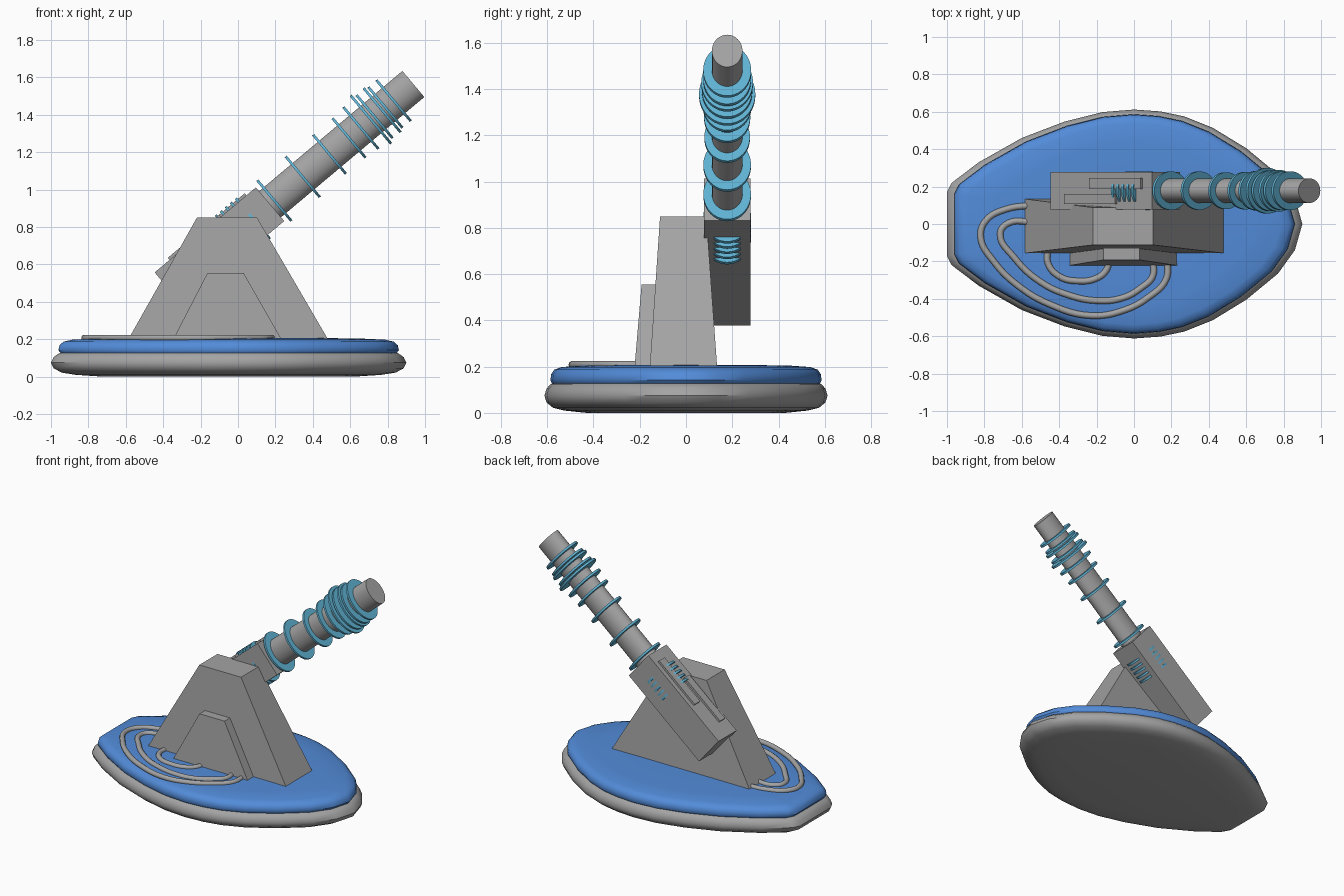
import bpy, bmesh, math
from mathutils import Matrix, Vector

if "Cube" in bpy.data.objects:
    bpy.data.objects.remove(bpy.data.objects["Cube"])


def material(name, rgb):
    m = bpy.data.materials.new(name)
    m.diffuse_color = (*rgb, 1)
    m.use_nodes = True
    m.node_tree.nodes["Principled BSDF"].inputs["Base Color"].default_value = m.diffuse_color
    return m


GREY = material("grey metal", (0.37, 0.37, 0.37))
BLUE = material("blue deck", (0.085, 0.26, 0.69))
CYAN = material("cyan coil", (0.12, 0.46, 0.67))


def finish(name, bm, mat, smooth=None):
    bmesh.ops.recalc_face_normals(bm, faces=bm.faces)
    me = bpy.data.meshes.new(name)
    bm.to_mesh(me)
    bm.free()
    me.materials.append(mat)
    ob = bpy.data.objects.new(name, me)
    bpy.context.collection.objects.link(ob)
    if smooth:
        bpy.ops.object.select_all(action='DESELECT')
        ob.select_set(True)
        bpy.context.view_layer.objects.active = ob
        bpy.ops.object.shade_smooth_by_angle(angle=math.radians(smooth))
    return ob


def loft(name, rings, mat, smooth=None):
    """Skin a stack of equal-length point rings and cap both ends."""
    bm = bmesh.new()
    vs = [[bm.verts.new(p) for p in r] for r in rings]
    n = len(vs[0])
    for a, b in zip(vs, vs[1:]):
        for i in range(n):
            j = (i + 1) % n
            bm.faces.new((a[i], a[j], b[j], b[i]))
    bm.faces.new(vs[0])
    bm.faces.new(vs[-1])
    return finish(name, bm, mat, smooth)


# Base: half outline mirrored across y, lofted through rounded profiles
half = [(0.9, 0), (0.86, 0.14), (0.77, 0.265), (0.6, 0.405), (0.42, 0.515), (0.27, 0.575),
        (0.14, 0.602), (0, 0.612), (-0.17, 0.598), (-0.37, 0.548), (-0.6, 0.46),
        (-0.83, 0.33), (-0.975, 0.22), (-1.0, 0.17)]
outline = half + [(x, -y) for x, y in reversed(half[1:])]


def slab(name, profile, mat):
    rings = [[(-0.05 + (x + 0.05) * s, y * s, z) for x, y in outline] for z, s in profile]
    loft(name, rings, mat, 40)


slab("base_rim", [(0.0, 0.70), (0.01, 0.86), (0.022, 0.94), (0.045, 0.985), (0.075, 1.0),
                  (0.105, 0.985), (0.125, 0.955), (0.135, 0.90)], GREY)
slab("base_deck", [(0.11, 0.92), (0.125, 0.945), (0.142, 0.958), (0.168, 0.952),
                   (0.187, 0.93), (0.198, 0.88), (0.205, 0.72), (0.207, 0.4)], BLUE)


# Pedestal and its front plate: tapered blocks
def rect(x0, x1, y0, y1, z):
    return [(x0, y0, z), (x1, y0, z), (x1, y1, z), (x0, y1, z)]


loft("pedestal", [rect(-0.592, 0.487, -0.157, 0.135, 0.19),
                  rect(-0.22, 0.102, -0.112, 0.088, 0.85)], GREY)
loft("pedestal_front_plate", [rect(-0.352, 0.238, -0.223, -0.1, 0.19),
                              rect(-0.163, 0.03, -0.192, -0.1, 0.555)], GREY)

# Gun frame: local +x runs down the barrel to the muzzle at the origin
AIM = Matrix.Translation((0.9375, 0.178, 1.565)) @ Matrix.Rotation(-math.radians(40), 4, 'Y')


def gun_box(name, t0, t1, y0, y1, z0, z1):
    rings = [[AIM @ Vector(p) for p in rect(-t1, -t0, y0, y1, z)] for z in (z0, z1)]
    loft(name, rings, GREY)


def gun_disc(name, t0, t1, r, mat, n=40):
    """Elliptical cylinder across the gun axis, narrower in y."""
    rings = [[AIM @ Vector((-t, 0.725 * r * math.cos(a), r * math.sin(a)))
              for a in (2 * math.pi * i / n for i in range(n))] for t in (t0, t1)]
    loft(name, rings, mat, 40)


gun_box("gun_housing", 1.0, 1.707, -0.1, 0.1, -0.1175, 0.1175)
gun_box("housing_rail_back", 1.067, 1.427, 0.008, 0.068, 0.11, 0.132)
gun_box("housing_rail_front", 1.244, 1.603, -0.072, -0.018, 0.11, 0.132)
gun_disc("barrel", 0, 1.05, 0.091, GREY)

# Coil discs: (distance from muzzle, radius); the last five poke through the housing
coils = [(0.138, 0.143), (0.195, 0.142), (0.218, 0.154), (0.271, 0.15), (0.296, 0.168),
         (0.366, 0.146), (0.449, 0.138), (0.585, 0.136), (0.772, 0.142), (0.97, 0.142)]
coils += [(1.12 + 0.035 * i, 0.142) for i in range(5)]
for i, (t, r) in enumerate(coils):
    gun_disc(f"coil_disc_{i + 1}", t - 0.007, t + 0.007, r, CYAN)


# Cables lying on the deck
def cable(name, pts):
    cu = bpy.data.curves.new(name, 'CURVE')
    cu.dimensions = '3D'
    cu.bevel_depth = 0.017
    cu.bevel_resolution = 3
    cu.resolution_u = 6
    cu.use_fill_caps = True
    sp = cu.splines.new('BEZIER')
    sp.bezier_points.add(len(pts) - 1)
    for b, (x, y) in zip(sp.bezier_points, pts):
        b.co = (x, y, 0.208)
        b.handle_left_type = b.handle_right_type = 'AUTO'
    cu.materials.append(GREY)
    bpy.context.collection.objects.link(bpy.data.objects.new(name, cu))


cable("cable_outer", [(-0.54, 0.1), (-0.68, 0.08), (-0.79, 0.02), (-0.82, -0.07), (-0.75, -0.2),
                      (-0.62, -0.33), (-0.45, -0.43), (-0.23, -0.49), (-0.05, -0.46),
                      (0.08, -0.39), (0.17, -0.3), (0.18, -0.19)])
cable("cable_middle", [(-0.54, 0.01), (-0.67, 0.005), (-0.715, -0.05), (-0.64, -0.18),
                       (-0.5, -0.31), (-0.35, -0.38), (-0.2, -0.41), (-0.06, -0.395),
                       (0.04, -0.34), (0.1, -0.28), (0.1, -0.19)])
cable("cable_inner", [(-0.46, -0.13), (-0.46, -0.21), (-0.4, -0.28), (-0.3, -0.305),
                      (-0.2, -0.29), (-0.15, -0.25), (-0.13, -0.19)])
